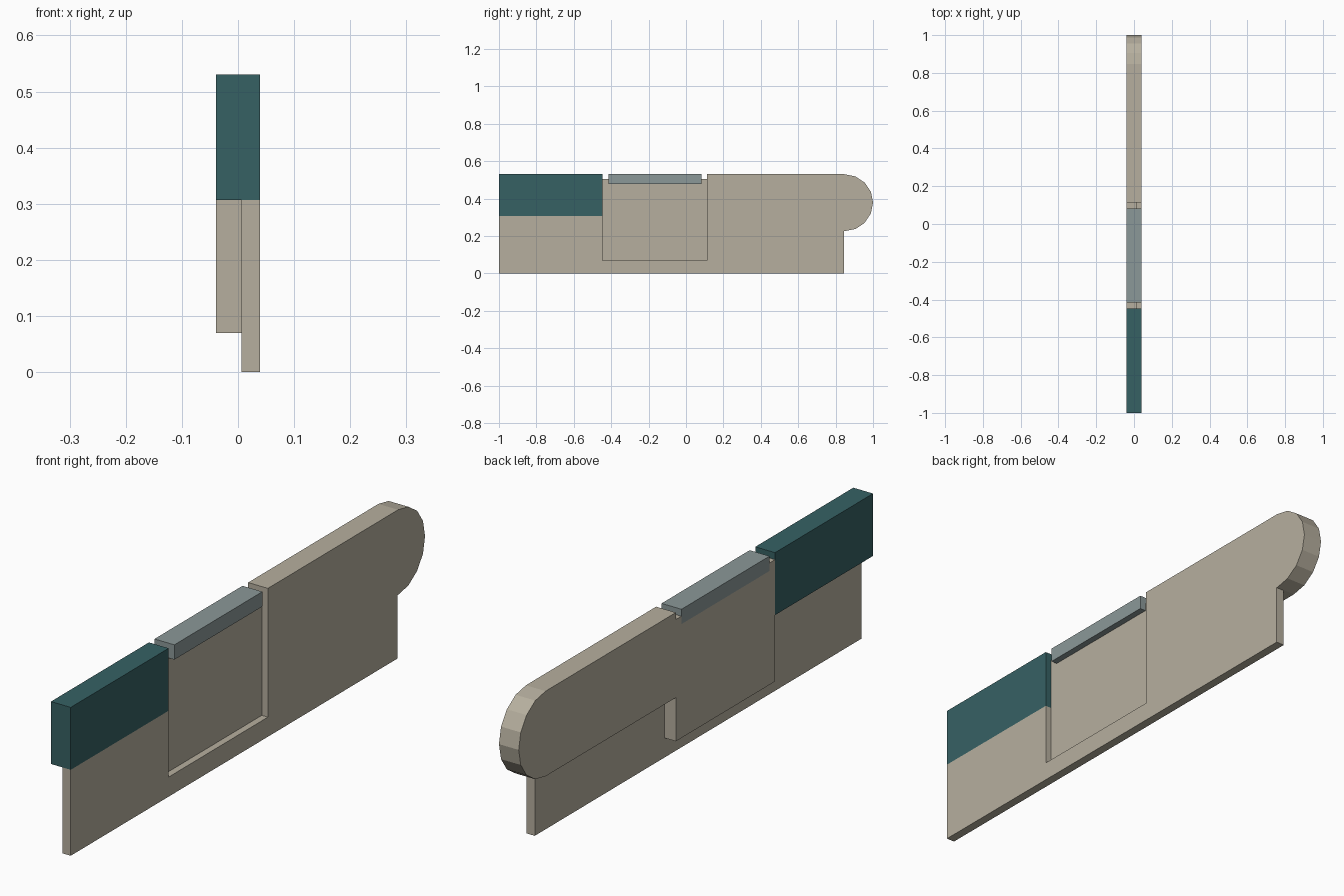
import bpy, bmesh, math

if "Cube" in bpy.data.objects:
    bpy.data.objects.remove(bpy.data.objects["Cube"])


def material(name, rgb):
    m = bpy.data.materials.new(name)
    m.diffuse_color = (*rgb, 1)
    m.use_nodes = True
    m.node_tree.nodes["Principled BSDF"].inputs["Base Color"].default_value = m.diffuse_color
    return m


beige = material("beige", (0.47, 0.43, 0.345))
teal = material("dark teal", (0.037, 0.12, 0.127))
grey = material("blue grey", (0.26, 0.315, 0.315))


def slab(name, profile, x0, x1, mat):
    """Extrude a (y, z) outline from x0 to x1."""
    bm = bmesh.new()
    face = bm.faces.new([bm.verts.new((x0, y, z)) for y, z in profile])
    ext = bmesh.ops.extrude_face_region(bm, geom=[face])
    verts = [v for v in ext["geom"] if isinstance(v, bmesh.types.BMVert)]
    bmesh.ops.translate(bm, verts=verts, vec=(x1 - x0, 0, 0))
    bmesh.ops.recalc_face_normals(bm, faces=bm.faces[:])
    mesh = bpy.data.meshes.new(name)
    bm.to_mesh(mesh)
    bm.free()
    mesh.materials.append(mat)
    ob = bpy.data.objects.new(name, mesh)
    bpy.context.collection.objects.link(ob)
    return ob


def rect(y0, y1, z0, z1):
    return [(y0, z0), (y1, z0), (y1, z1), (y0, z1)]


BACK, FRONT, PLATE_BACK = -0.039, 0.039, 0.006
TOP, Y0, Y1 = 0.53, -0.447, 0.113

# Thin lower plate with an opening for the recessed panel
slab("side_plate", [(-1, 0), (0.845, 0), (0.845, 0.226), (Y1, 0.226),
                    (Y1, 0.07), (Y0, 0.07), (Y0, 0.307), (-1, 0.307)],
     PLATE_BACK, FRONT, beige)

# Thick handle with an eight-sided half-round end
r = (TOP - 0.226) / 2
arc = [(1 - r + r * math.cos(a), TOP - r + r * math.sin(a))
       for a in (math.pi * (i / 8 - 0.5) for i in range(9))]
slab("rounded_handle", [(Y1, 0.226)] + arc + [(Y1, TOP)], BACK, FRONT, beige)

# Panel recessed on the right side, standing proud on the left
slab("recessed_panel", rect(Y0, Y1, 0.07, 0.505), BACK, 0.015, beige)

# Coloured blocks along the top
slab("end_block", rect(-1, Y0, 0.307, TOP), BACK, FRONT, teal)
slab("top_bar", rect(-0.415, 0.082, 0.477, TOP), BACK - 0.0005, FRONT, grey)
